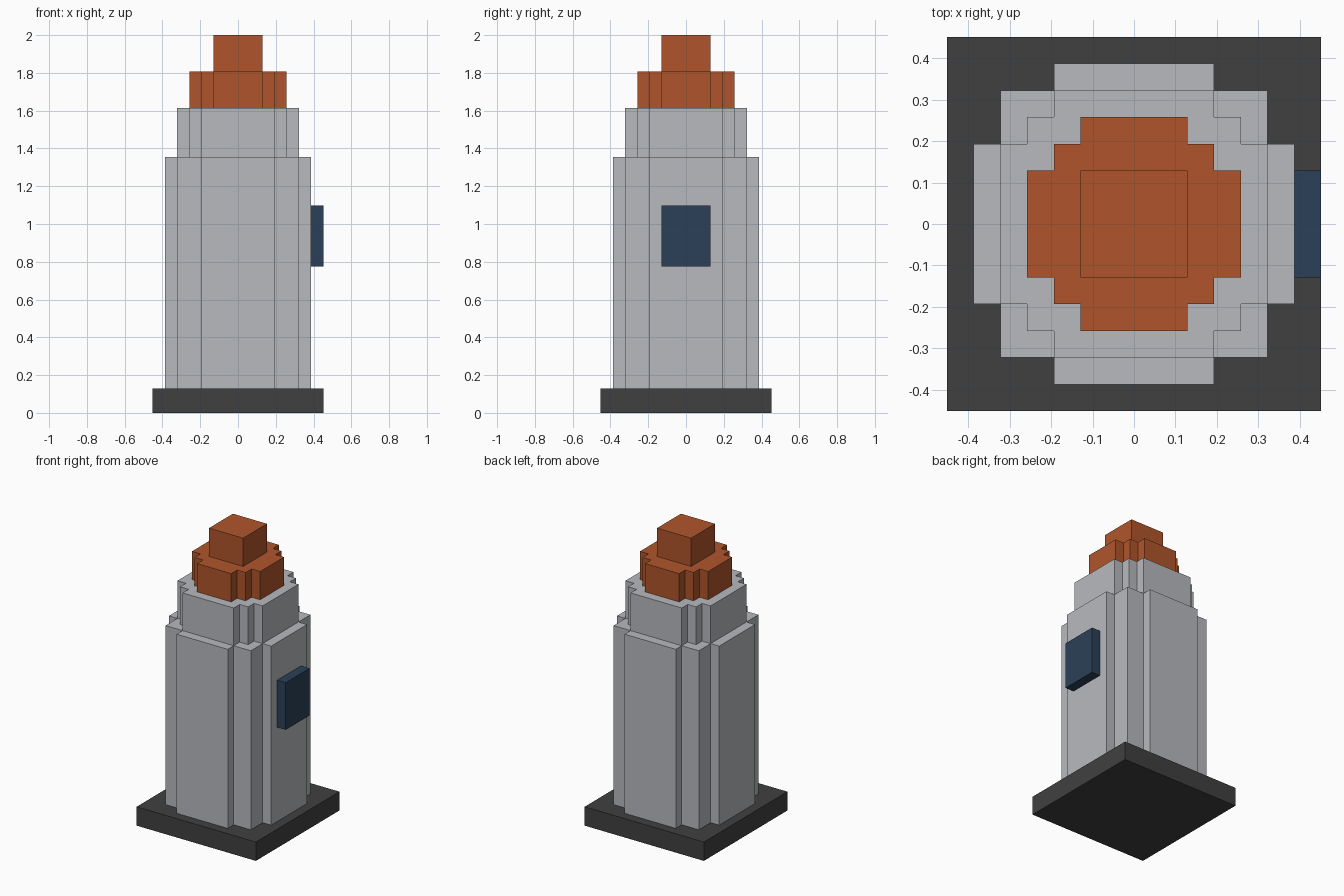
import bpy, bmesh

cube = bpy.data.objects.get("Cube")
if cube:
    bpy.data.objects.remove(cube, do_unlink=True)

U = 2 / 31  # block size: the tower is 31 blocks tall


def material(name, rgb):
    m = bpy.data.materials.new(name)
    m.use_nodes = True
    m.diffuse_color = (*rgb, 1)
    bsdf = next(n for n in m.node_tree.nodes if n.type == 'BSDF_PRINCIPLED')
    bsdf.inputs["Base Color"].default_value = (*rgb, 1)
    return m


charcoal = material("charcoal", (0.051, 0.051, 0.052))
stone = material("light grey stone", (0.479, 0.491, 0.515))
rust = material("rust orange", (0.434, 0.091, 0.024))
navy = material("navy blue", (0.025, 0.051, 0.098))


def prism(name, outline, z0, z1, mat):
    """Extrude a counter-clockwise outline, in blocks, from z0 to z1."""
    bm = bmesh.new()
    base = bm.faces.new([bm.verts.new((x * U, y * U, z0 * U)) for x, y in outline])
    ext = bmesh.ops.extrude_face_region(bm, geom=[base], use_keep_orig=True)
    top = [v for v in ext["geom"] if isinstance(v, bmesh.types.BMVert)]
    bmesh.ops.translate(bm, verts=top, vec=(0, 0, (z1 - z0) * U))
    bmesh.ops.recalc_face_normals(bm, faces=bm.faces)
    me = bpy.data.meshes.new(name)
    bm.to_mesh(me)
    bm.free()
    me.materials.append(mat)
    ob = bpy.data.objects.new(name, me)
    bpy.context.collection.objects.link(ob)
    return ob


def rect(x0, x1, y0, y1):
    return [(x0, y0), (x1, y0), (x1, y1), (x0, y1)]


def stepped(outer, mid, inner):
    """Stepped round outline: one corner turned four times about the centre."""
    corner = [(outer, inner), (mid, inner), (mid, mid), (inner, mid), (inner, outer)]
    # drop the middle notch when mid and inner coincide
    corner = list(dict.fromkeys(corner))
    pts = []
    for _ in range(4):
        pts += corner
        corner = [(-y, x) for x, y in corner]
    return pts


# Square plinth
prism("plinth", rect(-7, 7, -7, 7), 0, 2, charcoal)

# Stone shaft and narrower upper tier
prism("tower_shaft", stepped(6, 5, 3), 2, 21, stone)
prism("upper_tier", stepped(5, 4, 3), 21, 25, stone)

# Stepped roof
prism("roof_tier", stepped(4, 3, 2), 25, 28, rust)
prism("roof_cap", rect(-2, 2, -2, 2), 28, 31, rust)

# Window block on the left side
prism("window", rect(6, 7, -2, 2), 12, 17, navy)
